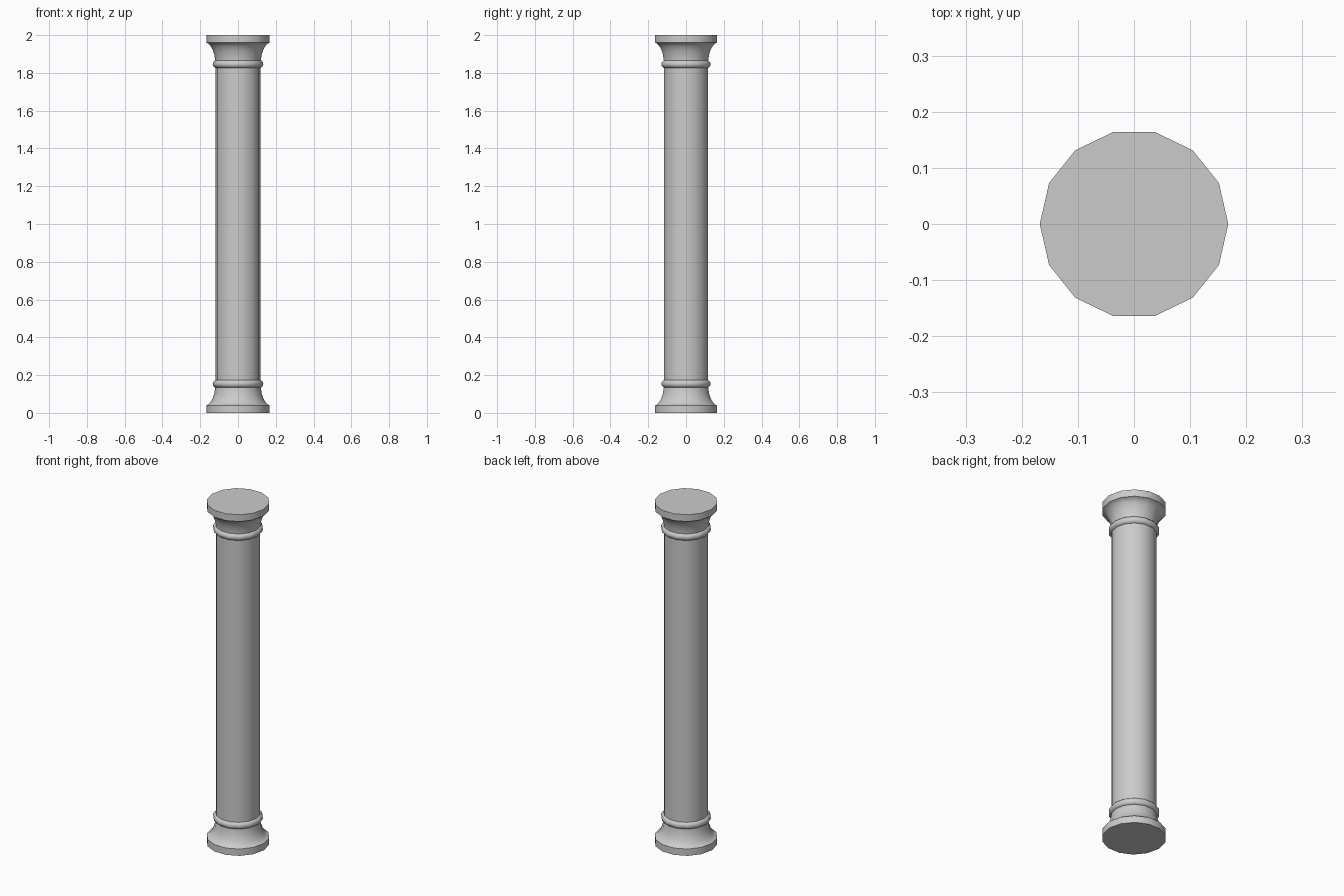
import bpy
import bmesh
from math import cos, sin, pi, radians

cube = bpy.data.objects.get("Cube")
if cube:
    bpy.data.objects.remove(cube, do_unlink=True)

SIDES = 14
HEIGHT = 2.0

stone = bpy.data.materials.new("grey stone")
stone.use_nodes = True
colour = (0.6, 0.6, 0.6, 1.0)
stone.diffuse_color = colour
stone.node_tree.nodes["Principled BSDF"].inputs["Base Color"].default_value = colour


def lathe(name, profile, closed=False, flip=False):
    """Turn (radius, z) points around the z axis; flip mirrors them to the top."""
    bm = bmesh.new()
    rings = []
    for r, z in profile:
        z = HEIGHT - z if flip else z
        rings.append([bm.verts.new((r * cos(2 * pi * i / SIDES),
                                    r * sin(2 * pi * i / SIDES), z))
                      for i in range(SIDES)])
    pairs = list(zip(rings, rings[1:]))
    if closed:
        pairs.append((rings[-1], rings[0]))
    else:
        bm.faces.new(rings[0])
        bm.faces.new(rings[-1])
    for a, b in pairs:
        for i in range(SIDES):
            j = (i + 1) % SIDES
            bm.faces.new((a[i], a[j], b[j], b[i]))
    bmesh.ops.recalc_face_normals(bm, faces=bm.faces)
    mesh = bpy.data.meshes.new(name)
    bm.to_mesh(mesh)
    bm.free()
    mesh.materials.append(stone)
    obj = bpy.data.objects.new(name, mesh)
    bpy.context.collection.objects.link(obj)
    bpy.ops.object.select_all(action='DESELECT')
    obj.select_set(True)
    bpy.context.view_layer.objects.active = obj
    bpy.ops.object.shade_smooth_by_angle(angle=radians(35))
    return obj


# Shaft
lathe("shaft", [(0.119, 0.15), (0.119, HEIGHT - 0.15)])

# Plinth with a concave flare, and the rounded collar above it
flare = [(0.168, 0), (0.168, 0.04), (0.158, 0.044), (0.146, 0.056),
         (0.135, 0.075), (0.126, 0.1), (0.121, 0.13), (0.119, 0.155)]
collar = [(0.113 + 0.021 * cos(2 * pi * k / 12), 0.154 + 0.021 * sin(2 * pi * k / 12))
          for k in range(12)]

for end, flip in (("base", False), ("capital", True)):
    lathe(end + "_flare", flare, flip=flip)
    lathe(end + "_collar", collar, closed=True, flip=flip)
